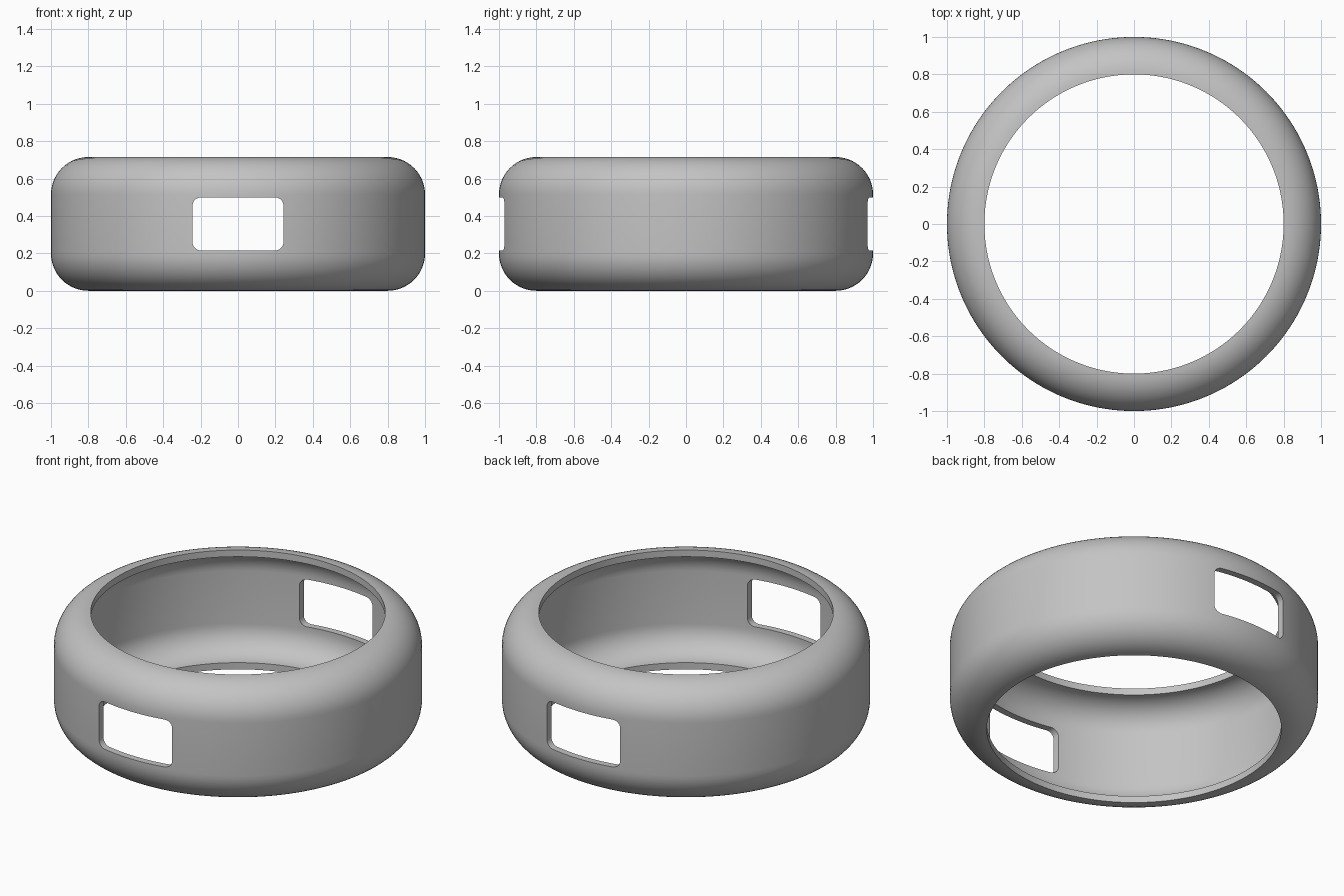
import bpy, bmesh
from math import sin, cos, pi

if "Cube" in bpy.data.objects:
    bpy.data.objects.remove(bpy.data.objects["Cube"], do_unlink=True)

HEIGHT, RADIUS, FILLET, WALL = 0.715, 1.0, 0.2, 0.04
SEGMENTS, ARC = 160, 14

grey = bpy.data.materials.new("plain grey")
grey.use_nodes = True
colour = (0.55, 0.55, 0.55, 1)
grey.diffuse_color = colour
grey.node_tree.nodes["Principled BSDF"].inputs["Base Color"].default_value = colour


def make_object(name, bm):
    bmesh.ops.recalc_face_normals(bm, faces=bm.faces)
    mesh = bpy.data.meshes.new(name)
    bm.to_mesh(mesh)
    bm.free()
    mesh.materials.append(grey)
    obj = bpy.data.objects.new(name, mesh)
    bpy.context.collection.objects.link(obj)
    return obj


def c_profile(fillet):
    """Half section from bottom lip to top lip, concentric with the outer fillets."""
    pts = []
    for centre_z, start in ((FILLET, -pi / 2), (HEIGHT - FILLET, 0)):
        for i in range(ARC + 1):
            a = start + pi / 2 * i / ARC
            pts.append((RADIUS - FILLET + fillet * cos(a), centre_z + fillet * sin(a)))
    return pts


# Hollow ring: closed C-shaped section swept around z
section = c_profile(FILLET) + c_profile(FILLET - WALL)[::-1]
bm = bmesh.new()
rings = []
for s in range(SEGMENTS):
    a = 2 * pi * s / SEGMENTS
    rings.append([bm.verts.new((r * cos(a), r * sin(a), z)) for r, z in section])
for s in range(SEGMENTS):
    this, nxt = rings[s], rings[(s + 1) % SEGMENTS]
    for i in range(len(section)):
        j = (i + 1) % len(section)
        bm.faces.new((this[i], nxt[i], nxt[j], this[j]))
ring = make_object("hollow_ring", bm)

# Rounded rectangular prism that opens the front and back windows
half_w, half_h, corner = 0.243, 0.142, 0.045
bm = bmesh.new()
outline = []
for quarter, (sx, sz) in enumerate(((1, 1), (-1, 1), (-1, -1), (1, -1))):
    for i in range(9):
        a = pi / 2 * (quarter + i / 8)
        outline.append(bm.verts.new((sx * (half_w - corner) + corner * cos(a), -1.5,
                                     HEIGHT / 2 + sz * (half_h - corner) + corner * sin(a))))
face = bm.faces.new(outline)
extruded = bmesh.ops.extrude_face_region(bm, geom=[face], use_keep_orig=True)
bmesh.ops.translate(bm, vec=(0, 3, 0),
                    verts=[v for v in extruded["geom"] if isinstance(v, bmesh.types.BMVert)])
cutter = make_object("window_cutter", bm)
cutter.hide_render = True

# Cut the windows, then smooth while keeping the lips and window edges crisp
bpy.ops.object.select_all(action="DESELECT")
ring.select_set(True)
bpy.context.view_layer.objects.active = ring
cut = ring.modifiers.new("windows", "BOOLEAN")
cut.operation, cut.solver, cut.object = "DIFFERENCE", "EXACT", cutter
bpy.ops.object.modifier_apply(modifier=cut.name)
bpy.data.objects.remove(cutter, do_unlink=True)
bpy.ops.object.shade_smooth_by_angle(angle=pi / 6)
